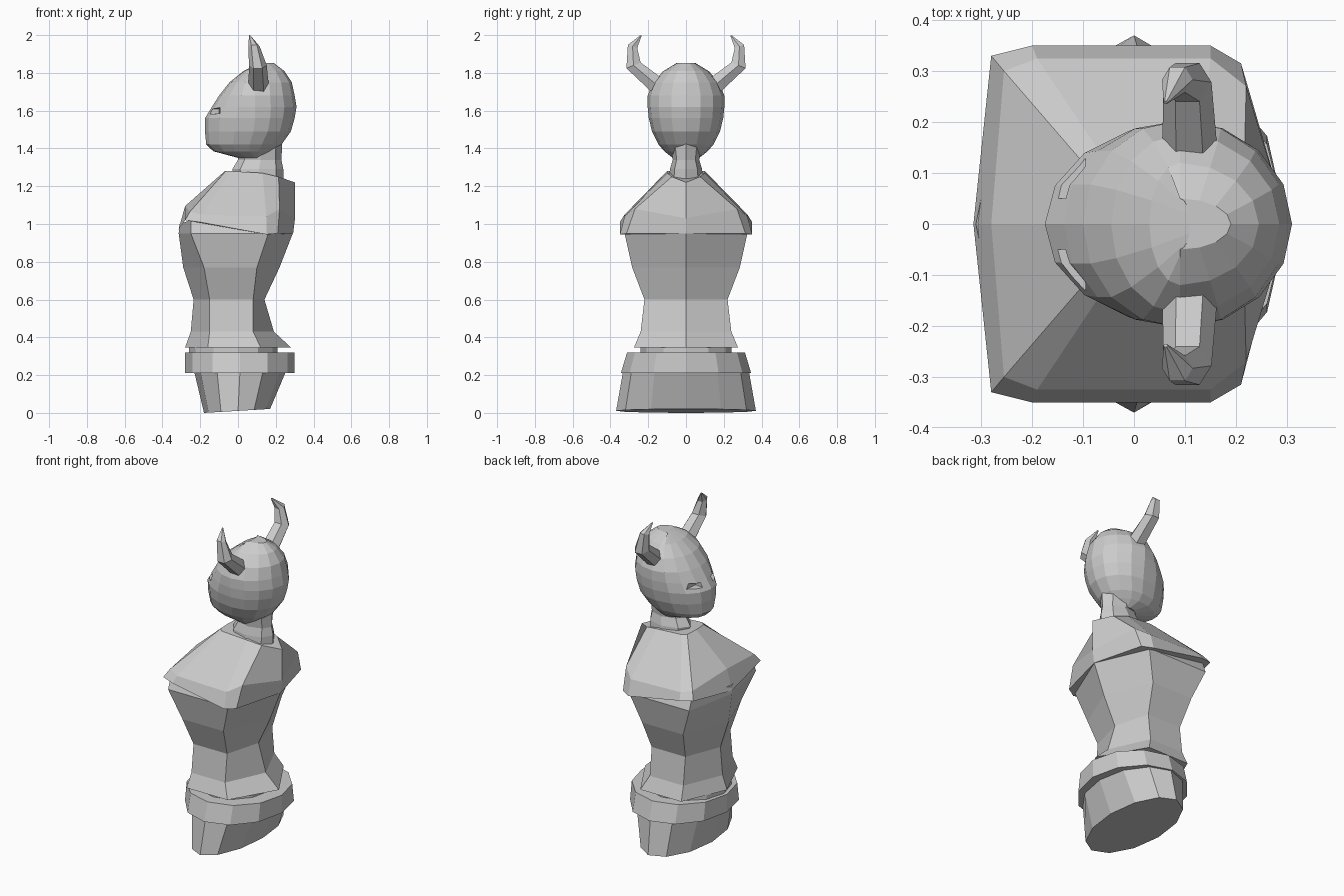
import bpy, bmesh
from math import sin, cos, pi
from mathutils import Vector


def loft(name, rings):
    """Skin a stack of equal-length rings and cap both ends."""
    bm = bmesh.new()
    vs = [[bm.verts.new(p) for p in r] for r in rings]
    n = len(vs[0])
    for a, b in zip(vs, vs[1:]):
        for i in range(n):
            j = (i + 1) % n
            bm.faces.new((a[i], a[j], b[j], b[i]))
    bm.faces.new(vs[0])
    bm.faces.new(vs[-1])
    bmesh.ops.recalc_face_normals(bm, faces=bm.faces)
    me = bpy.data.meshes.new(name)
    bm.to_mesh(me)
    bm.free()
    ob = bpy.data.objects.new(name, me)
    bpy.context.collection.objects.link(ob)
    return ob


def oval(z, x0, x1, w, mid, n=12, tilt=0.0):
    """Egg-shaped ring from x0 to x1, widest (w) at x = mid."""
    pts = []
    for i in range(n):
        c, s = cos(2 * pi * i / n), sin(2 * pi * i / n)
        x = mid + c * ((x1 - mid) if c > 0 else (mid - x0))
        pts.append((x, w * s, z + tilt * (x - x0)))
    return pts


def mirrored(half):
    """Half ring from front centre to back centre, mirrored across y."""
    return half + [(x, -y, z) for x, y, z in reversed(half[1:-1])]


# Pedestal, belt and thin plate
loft("base", [oval(0.0, -0.18, 0.17, 0.37, 0.0, tilt=0.06),
              oval(0.21, -0.23, 0.25, 0.335, 0.01)])
loft("belt", [oval(0.21, -0.28, 0.30, 0.345, 0.01),
              oval(0.32, -0.28, 0.30, 0.312, 0.01)])
loft("waist_plate", [oval(0.315, -0.26, 0.21, 0.24, 0.0),
                     oval(0.355, -0.26, 0.21, 0.24, 0.0)])

# Torso: z, front centre, front corner, back corner, back centre, half width
levels = [(0.347, -0.28, -0.16, 0.12, 0.28, 0.275),
          (0.43, -0.25, -0.15, 0.08, 0.19, 0.24),
          (0.60, -0.235, -0.15, 0.08, 0.14, 0.22),
          (0.77, -0.29, -0.18, 0.10, 0.22, 0.285),
          (0.95, -0.314, -0.25, 0.16, 0.29, 0.325)]
rings = [mirrored([(f, 0, z), (fc, w, z), (bc, w, z), (b, 0, z)])
         for z, f, fc, bc, b, w in levels]
rings.append(mirrored([(-0.31, 0, 1.0), (-0.25, 0.30, 1.02),
                       (0.16, 0.30, 1.0), (0.29, 0, 1.0)]))
loft("torso", rings)

# Shoulders and chest top
loft("shoulders", [
    mirrored([(-0.315, 0, 0.97), (-0.28, 0.33, 1.02), (-0.20, 0.35, 1.01),
              (0.15, 0.35, 0.945), (0.21, 0.315, 0.95), (0.292, 0, 0.95)]),
    mirrored([(-0.28, 0, 1.095), (-0.255, 0.30, 1.065), (-0.19, 0.325, 1.05),
              (0.15, 0.325, 1.04), (0.22, 0.27, 1.08), (0.302, 0, 1.03)]),
    mirrored([(-0.07, 0, 1.28), (-0.065, 0.08, 1.28), (-0.04, 0.10, 1.28),
              (0.13, 0.10, 1.27), (0.215, 0.075, 1.25), (0.302, 0, 1.22)])])

# Neck with flared collar
loft("neck", [oval(1.24, -0.02, 0.24, 0.09, 0.11, 8),
              oval(1.29, -0.03, 0.24, 0.085, 0.11, 8),
              oval(1.34, 0.0, 0.23, 0.07, 0.12, 8),
              oval(1.45, 0.0, 0.235, 0.085, 0.12, 8)])

# Head: z, front, back, half width
head_levels = [(1.35, 0.0, 0.13, 0.07), (1.385, -0.13, 0.19, 0.115),
               (1.42, -0.168, 0.23, 0.145), (1.49, -0.175, 0.28, 0.18),
               (1.56, -0.175, 0.30, 0.197), (1.62, -0.138, 0.31, 0.203),
               (1.68, -0.10, 0.30, 0.203), (1.75, -0.045, 0.285, 0.175),
               (1.81, 0.03, 0.245, 0.12), (1.852, 0.11, 0.19, 0.05)]
head = loft("head", [oval(z, f, b, w, min(0.09, (f + b) / 2 + 0.03), 16)
                     for z, f, b, w in head_levels])

# Eye slots, cut as thin slanted wedges
for s in (1, -1):
    cut = loft("eye_cutter", [
        [(-0.24, s * 0.05, 1.575), (-0.24, s * 0.20, 1.575),
         (-0.09, s * 0.20, 1.585), (-0.10, s * 0.05, 1.585)],
        [(-0.24, s * 0.05, 1.60), (-0.24, s * 0.20, 1.60),
         (-0.09, s * 0.20, 1.625), (-0.10, s * 0.05, 1.61)]])
    mod = head.modifiers.new("eye_slot", 'BOOLEAN')
    mod.operation = 'DIFFERENCE'
    mod.solver = 'EXACT'
    mod.object = cut
    bpy.context.view_layer.objects.active = head
    bpy.ops.object.modifier_apply(modifier=mod.name)
    bpy.data.objects.remove(cut)

# Horns: centre, radius, direction of the horn in the y-z plane
path = [((0.11, 0.13, 1.715), 0.055, (0.75, 0.66)),
        ((0.105, 0.278, 1.84), 0.047, (0.38, 0.92)),
        ((0.085, 0.283, 1.94), 0.03, (-0.3, 0.95)),
        ((0.062, 0.238, 1.998), 0.004, (-0.6, 0.8))]
for s, side in ((1, "left"), (-1, "right")):
    rings = []
    for c, r, (dy, dz) in path:
        rings.append([(c[0] + r * cos(k * pi / 3),
                       s * (c[1] + r * dz * sin(k * pi / 3)),
                       c[2] - r * dy * sin(k * pi / 3)) for k in range(6)])
    loft("horn_" + side, rings)
